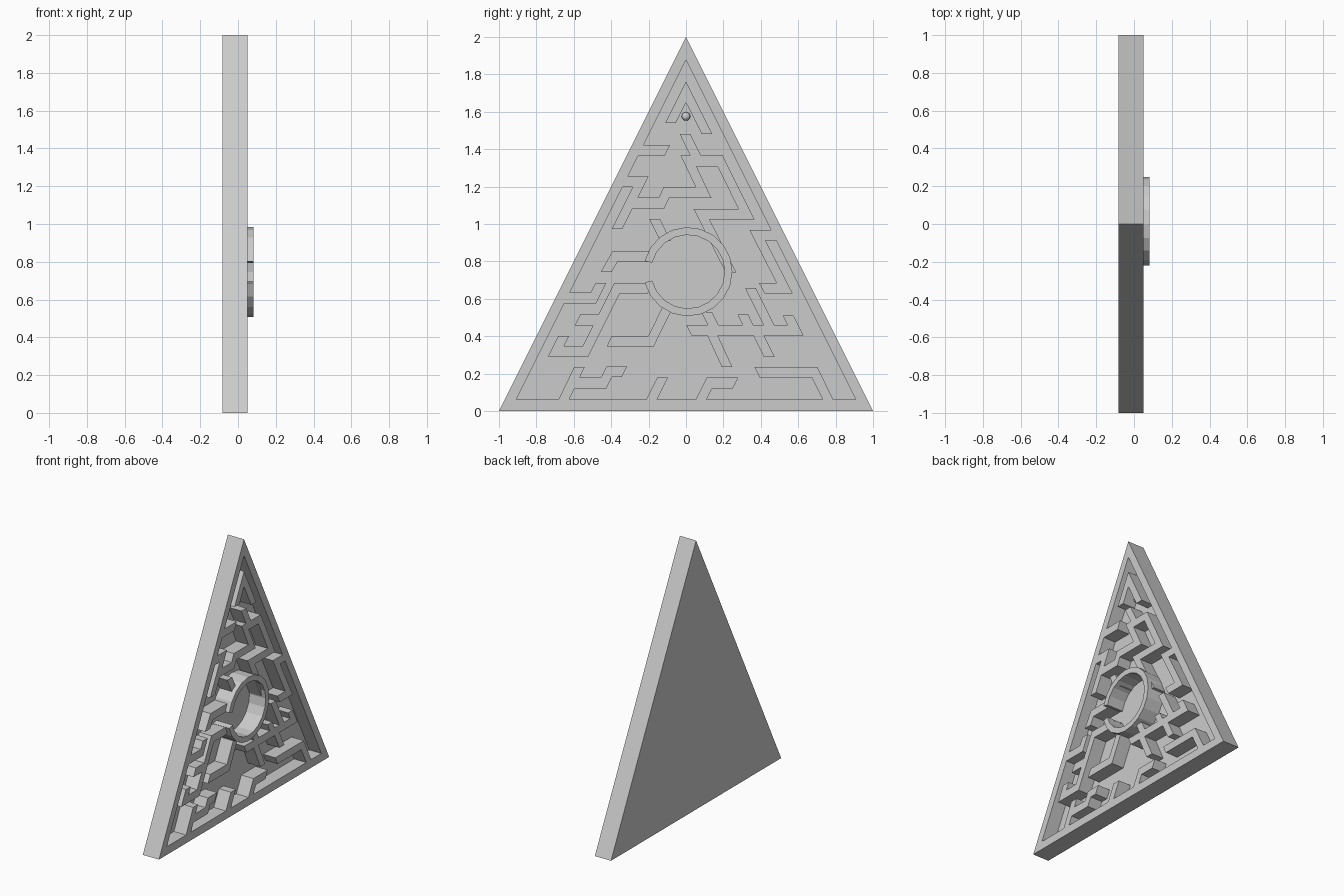
import bpy, bmesh, math
from mathutils import Vector

if "Cube" in bpy.data.objects:
    bpy.data.objects.remove(bpy.data.objects["Cube"])

BACK, FLOOR, TOP, RING_TOP = -0.083, -0.05, 0.05, 0.083
HALF = 0.0285


def finish(bm, name):
    bmesh.ops.recalc_face_normals(bm, faces=bm.faces)
    me = bpy.data.meshes.new(name)
    bm.to_mesh(me)
    bm.free()
    ob = bpy.data.objects.new(name, me)
    bpy.context.collection.objects.link(ob)
    return ob


def prism(bm, outline, x0, x1):
    """Extrude a (y, z) outline along x."""
    low = [bm.verts.new((x0, p[0], p[1])) for p in outline]
    high = [bm.verts.new((x1, p[0], p[1])) for p in outline]
    bm.faces.new(low)
    bm.faces.new(high)
    n = len(outline)
    for i in range(n):
        j = (i + 1) % n
        bm.faces.new((low[i], low[j], high[j], high[i]))


def band(bm, outer, inner, x0, x1, closed):
    """Solid strip between two matching (y, z) outlines."""
    rows = [[bm.verts.new((x, p[0], p[1])) for p in line]
            for line, x in ((outer, x0), (outer, x1), (inner, x1), (inner, x0))]
    n = len(outer)
    for i in range(n if closed else n - 1):
        j = (i + 1) % n
        for k in range(4):
            a, b = rows[k], rows[(k + 1) % 4]
            bm.faces.new((a[i], a[j], b[j], b[i]))
    if not closed:
        bm.faces.new([r[0] for r in rows])
        bm.faces.new([r[-1] for r in rows])


def cross(p, d, q, e):
    """Meeting point of the lines p + t d and q + s e."""
    r = q - p
    return p + d * ((r.x * e.y - r.y * e.x) / (d.x * e.y - d.y * e.x))


def wall_outline(path):
    """Mitred outline of a wall; ends are cut along the maze lattice."""
    pts = [Vector(p) for p in path]
    dirs = [(b - a).normalized() for a, b in zip(pts, pts[1:])]

    def cut(i, near):
        if abs(dirs[i].y) > 0.1:
            return Vector((1, 0))
        return dirs[near] if len(dirs) > 1 else Vector((0.5, 1))

    sides = []
    for s in (1, -1):
        lines = [(pts[0], cut(0, min(1, len(dirs) - 1)))]
        for p, d in zip(pts, dirs):
            w = HALF if abs(d.y) < 0.1 else HALF * 0.894
            lines.append((p + Vector((-d.y, d.x)) * s * w, d))
        lines.append((pts[-1], cut(-1, max(-2, -len(dirs)))))
        sides.append([cross(*a, *b) for a, b in zip(lines, lines[1:])])
    return sides[0] + sides[1][::-1]


# Back plate
outer = [(-1, 0), (1, 0), (0, 2)]
bm = bmesh.new()
prism(bm, outer, BACK, FLOOR)
finish(bm, "back_plate")

# Triangular rim
bm = bmesh.new()
band(bm, outer, [(-0.908, 0.061), (0.908, 0.061), (0, 1.878)], FLOOR, TOP, True)
finish(bm, "rim")

# Maze walls, given as centre lines in (y, z)
top_walls = [
    [(-0.083, 1.54), (0, 1.705), (0.113, 1.48)],
    [(-0.27, 1.393), (-0.10, 1.393)],
    [(-0.36, 1.225), (-0.243, 1.225), (-0.369, 0.973)],
    [(-0.29, 1.112), (-0.131, 1.112), (-0.105, 1.168), (0.094, 1.168), (0, 1.365)],
    [(-0.005, 1.48), (0.066, 1.337), (0.182, 1.337), (0.323, 1.053), (0.083, 1.053), (0.24, 0.742)],
    [(-0.168, 1.027), (-0.11, 0.91)],
]
left_walls = [
    [(-0.19, 0.826), (-0.38, 0.826), (-0.427, 0.743)],
    [(-0.19, 0.657), (-0.369, 0.657), (-0.537, 0.32), (-0.695, 0.32), (-0.655, 0.40)],
    [(-0.45, 0.487), (-0.58, 0.487)],
    [(-0.68, 0.604), (-0.495, 0.604), (-0.455, 0.685)],
    [(-0.10, 0.55), (-0.187, 0.374), (-0.41, 0.374)],
]
right_walls = [
    [(0.50, 0.94), (0.382, 0.94), (0.527, 0.657), (0.405, 0.657)],
    [(0.015, 0.432), (0.585, 0.432), (0.545, 0.512)],
    [(0.13, 0.43), (0.22, 0.235)],
    [(0.375, 0.43), (0.445, 0.29)],
    [(0.11, 0.53), (0.16, 0.43)],
    [(0.305, 0.515), (0.345, 0.43)],
    [(0.345, 0.657), (0.458, 0.43)],
]
bottom_walls = [
    [(-0.668, 0.03), (-0.57, 0.235)],
    [(-0.61, 0.15), (-0.44, 0.15), (-0.41, 0.21), (-0.33, 0.21)],
    [(-0.20, 0.03), (-0.126, 0.178)],
    [(0.065, 0.03), (0.125, 0.15), (0.265, 0.15)],
    [(0.775, 0.03), (0.687, 0.207), (0.38, 0.207)],
]
for name, walls in (("top_walls", top_walls), ("left_walls", left_walls),
                    ("right_walls", right_walls), ("bottom_walls", bottom_walls)):
    bm = bmesh.new()
    for path in walls:
        prism(bm, wall_outline(path), FLOOR, TOP)
    finish(bm, name)

# Raised centre ring with an entrance on the left
def arc(r, gap=math.radians(14), steps=18):
    angles = [math.pi + gap + (2 * math.pi - 2 * gap) * i / steps for i in range(steps + 1)]
    return [(0.01 + r * math.cos(a), 0.745 + r * math.sin(a)) for a in angles]

bm = bmesh.new()
band(bm, arc(0.238), arc(0.197), FLOOR, RING_TOP, False)
finish(bm, "centre_ring")

# Small ball near the apex
bm = bmesh.new()
bmesh.ops.create_uvsphere(bm, u_segments=16, v_segments=10, radius=0.023)
bmesh.ops.translate(bm, verts=bm.verts, vec=(FLOOR + 0.023, 0, 1.575))
for f in bm.faces:
    f.smooth = True
finish(bm, "ball")
